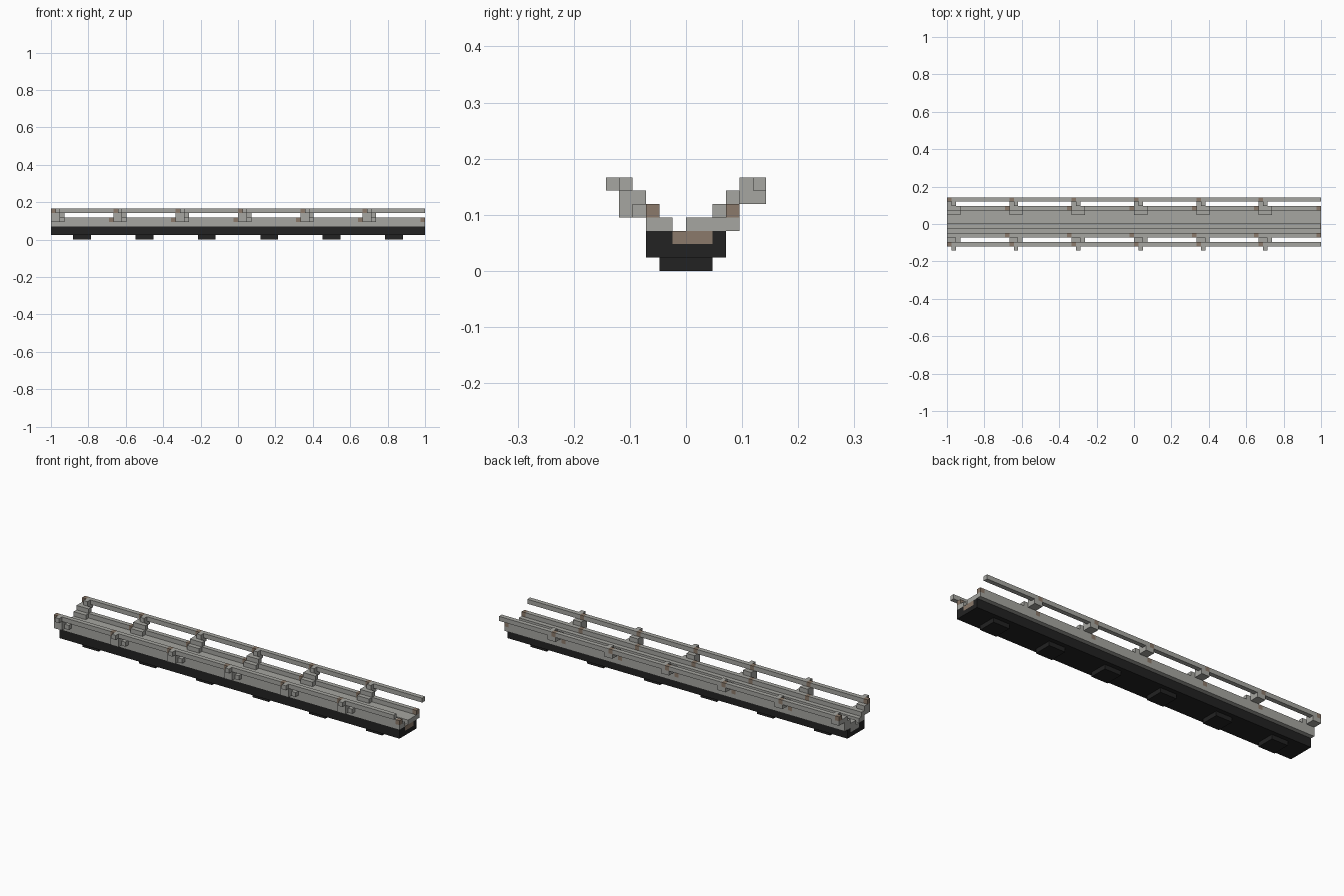
import bpy
import bmesh

if "Cube" in bpy.data.objects:
    bpy.data.objects.remove(bpy.data.objects["Cube"])

U = 2 / 84          # one block
MODULE = 14         # blocks per repeated section
SECTIONS = 6
LENGTH = MODULE * SECTIONS


def material(name, rgb):
    m = bpy.data.materials.new(name)
    m.use_nodes = True
    color = (*rgb, 1)
    m.diffuse_color = color
    m.node_tree.nodes["Principled BSDF"].inputs["Base Color"].default_value = color
    return m


GREY = material("stone_grey", (0.38, 0.38, 0.355))
BLACK = material("near_black", (0.016, 0.016, 0.016))
BROWN = material("rust_brown", (0.26, 0.195, 0.147))


def part(name, mat, boxes, repeat=False):
    """Join boxes given as (x range, y range, z range) in blocks."""
    bm = bmesh.new()
    for k in range(SECTIONS if repeat else 1):
        for xs, ys, zs in boxes:
            lo = (xs[0] + k * MODULE - LENGTH / 2, ys[0], zs[0])
            size = (xs[1] - xs[0], ys[1] - ys[0], zs[1] - zs[0])
            for v in bmesh.ops.create_cube(bm, size=1)["verts"]:
                v.co = [(lo[i] + (v.co[i] + 0.5) * size[i]) * U for i in range(3)]
    mesh = bpy.data.meshes.new(name)
    bm.to_mesh(mesh)
    bm.free()
    mesh.materials.append(mat)
    ob = bpy.data.objects.new(name, mesh)
    bpy.context.collection.objects.link(ob)
    return ob


FULL = (0, LENGTH)

# Black underside with feet
part("base", BLACK, [(FULL, (-3, 3), (1, 2)),
                     (FULL, (-3, -1), (2, 3)),
                     (FULL, (2, 3), (2, 3))])
part("feet", BLACK, [((5, 9), (-2, 2), (0, 1))], True)

# Grey channel
part("channel_floor", GREY, [((0, LENGTH - 0.2), (-1, 2), (2, 3))])
part("floor_end", BROWN, [((LENGTH - 0.2, LENGTH), (-1, 2), (2, 3))])
part("front_ledge", GREY, [(FULL, (-3, -1), (3, 4))])
part("back_ledge", GREY, [(FULL, (0, 4), (3, 4))])

# Upper walls with a rusty block at the end of each section
for name, ys in (("front", (-3, -2)), ("back", (3, 4))):
    part(name + "_wall", GREY, [((0, 13), ys, (4, 5))], True)
    part(name + "_wall_rust", BROWN, [((13, 14), ys, (4, 5))], True)

# Rails with a rusty block at the start of each section
for name, ys in (("front", (-5, -4)), ("back", (5, 6))):
    part(name + "_rail", GREY, [((1, 14), ys, (6, 7))], True)
    part(name + "_rail_rust", BROWN, [((0, 1), ys, (6, 7))], True)

# Rail brackets: foot, stepped arm and knob
part("front_brackets", GREY, [((0, 3), (-4, -3), (4, 5)),
                              ((0, 2), (-5, -4), (4, 6)),
                              ((0, 2), (-4, -3), (5, 6)),
                              ((1, 2), (-6, -5), (6, 7))], True)
part("back_brackets", GREY, [((0, 3), (2, 3), (4, 5)),
                             ((0, 3), (3, 4), (5, 6)),
                             ((0, 2), (4, 6), (5, 6)),
                             ((1, 2), (4, 5), (6, 7))], True)
